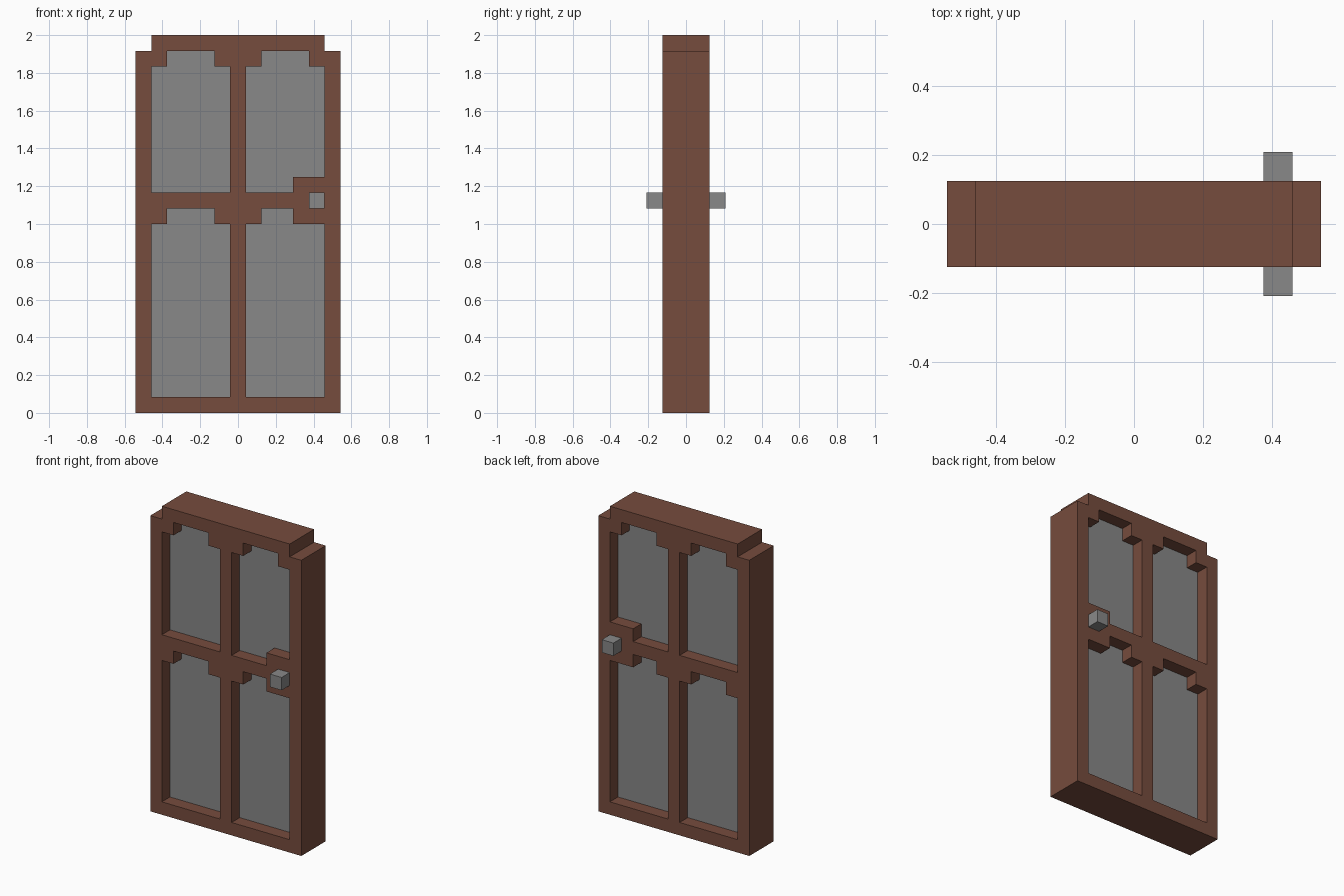
import bpy, bmesh
from mathutils import Vector

cube = bpy.data.objects.get("Cube")
if cube:
    bpy.data.objects.remove(cube, do_unlink=True)

U = 2 / 24          # grid step: 13 wide, 3 deep, 24 high


def material(name, rgb):
    m = bpy.data.materials.new(name)
    m.use_nodes = True
    color = (*rgb, 1)
    m.diffuse_color = color
    bsdf = next(n for n in m.node_tree.nodes if n.type == 'BSDF_PRINCIPLED')
    bsdf.inputs["Base Color"].default_value = color
    bsdf.inputs["Roughness"].default_value = 0.9
    return m


wood = material("brown wood", (0.181, 0.072, 0.047))
grey = material("grey", (0.246, 0.246, 0.246))


def plate(name, loops, y0, y1, mat):
    """Fill outlines (inner loops become holes) and extrude from y0 to y1."""
    bm = bmesh.new()
    edges = []
    for loop in loops:
        vs = [bm.verts.new(((x - 6.5) * U, y0 * U, z * U)) for x, z in loop]
        edges += [bm.edges.new((a, b)) for a, b in zip(vs, vs[1:] + vs[:1])]
    bmesh.ops.triangle_fill(bm, edges=edges, use_beauty=True, normal=(0, -1, 0))
    ext = bmesh.ops.extrude_face_region(bm, geom=bm.faces[:])
    moved = [g for g in ext["geom"] if isinstance(g, bmesh.types.BMVert)]
    bmesh.ops.translate(bm, verts=moved, vec=Vector((0, (y1 - y0) * U, 0)))
    bmesh.ops.recalc_face_normals(bm, faces=bm.faces[:])
    me = bpy.data.meshes.new(name)
    bm.to_mesh(me)
    bm.free()
    me.materials.append(mat)
    obj = bpy.data.objects.new(name, me)
    bpy.context.collection.objects.link(obj)
    return obj


def opening(x0, x1, z0, z1, s0, s1):
    """Rectangle with a one-step raised head between s0 and s1."""
    head = [(x1, z1), (s1, z1), (s1, z1 + 1), (s0, z1 + 1), (s0, z1), (x0, z1)]
    if s1 == x1:
        head = head[2:]
    return [(x0, z0), (x1, z0)] + head


# Panel openings; the ones on the handle side make room for the lock block
lower_right = opening(1, 6, 1, 12, 2, 5)
lower_left = opening(7, 12, 1, 12, 8, 10)
upper_right = opening(1, 6, 14, 22, 2, 5)
upper_left = opening(7, 12, 14, 22, 8, 11)
upper_left[1:2] = [(10, 14), (10, 15), (12, 15)]
panels = {"lower_right_panel": lower_right, "lower_left_panel": lower_left,
          "upper_right_panel": upper_right, "upper_left_panel": upper_left}

# Frame with stepped top corners
outline = [(0, 0), (13, 0), (13, 23), (12, 23), (12, 24),
           (1, 24), (1, 23), (0, 23)]
plate("door_frame", [outline, *panels.values()], -1.5, 1.5, wood)

# Recessed panels, set in the middle of the frame depth
for name, loop in panels.items():
    plate(name, [loop], -0.5, 0.5, grey)

# Door knobs on both faces
knob = [(11, 13), (12, 13), (12, 14), (11, 14)]
plate("front_knob", [knob], -2.5, -1.5, grey)
plate("back_knob", [knob], 1.5, 2.5, grey)
